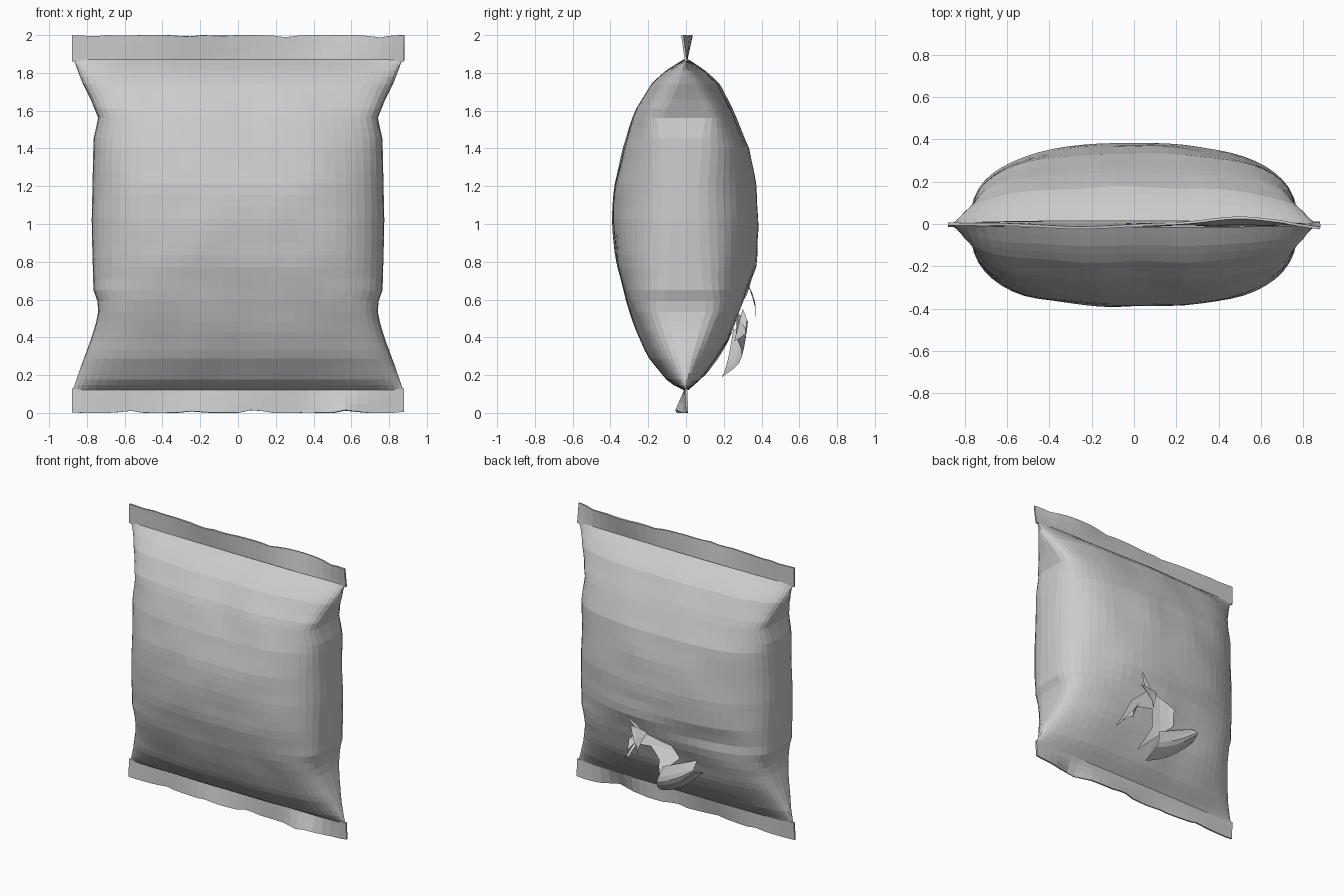
import bpy, bmesh, math
from mathutils import Vector, noise

if "Cube" in bpy.data.objects:
    bpy.data.objects.remove(bpy.data.objects["Cube"])


def interp(table, z):
    for (z0, a), (z1, b) in zip(table, table[1:]):
        if z <= z1:
            return a + (b - a) * max(0, (z - z0) / (z1 - z0))
    return table[-1][1]


def surface(name, nu, nv, func, wrap=False):
    """Grid mesh from func(i, j); returns object."""
    bm = bmesh.new()
    rows = [[bm.verts.new(func(i, j)) for i in range(nu)] for j in range(nv)]
    for j in range(nv - 1):
        for i in range(nu if wrap else nu - 1):
            k = (i + 1) % nu
            bm.faces.new((rows[j][i], rows[j][k], rows[j + 1][k], rows[j + 1][i]))
    bmesh.ops.remove_doubles(bm, verts=bm.verts, dist=1e-5)
    bmesh.ops.recalc_face_normals(bm, faces=bm.faces)
    me = bpy.data.meshes.new(name)
    bm.to_mesh(me)
    bm.free()
    ob = bpy.data.objects.new(name, me)
    bpy.context.collection.objects.link(ob)
    return ob


# Pillow profiles by height: half width, front depth, back depth, edge roundness
WIDTH = [(.12, .875), (.25, .83), (.4, .775), (.5, .745), (.57, .735), (.64, .765),
         (1, .775), (1.45, .765), (1.56, .74), (1.65, .775), (1.75, .825), (1.87, .87)]
FRONT = [(.12, .012), (.16, .09), (.3, .2), (.45, .265), (.6, .32), (.8, .37), (1, .388),
         (1.2, .378), (1.4, .335), (1.6, .265), (1.75, .175), (1.82, .095), (1.87, .015)]
BACK = [(.12, .012), (.2, .1), (.3, .175), (.4, .24), (.6, .315), (.8, .365), (1, .385),
        (1.2, .37), (1.4, .335), (1.6, .245), (1.75, .17), (1.82, .09), (1.87, .015)]
POWER = [(.12, .6), (.2, .45), (.35, .33), (.55, .23), (.7, .32), (.95, .39), (1.2, .39),
         (1.45, .3), (1.58, .2), (1.68, .3), (1.78, .42), (1.87, .6)]


def bump(x, z, cx, cz, rx, rz):
    return math.exp(-((x - cx) / rx) ** 2 - ((z - cz) / rz) ** 2)


def skin(u, side, z):
    """Point on the puffed film; u in -1..1, side -1 front, +1 back."""
    x = u * interp(WIDTH, z)
    a = 3.1 if side < 0 else 2.4
    fill = max(0, 1 - abs(u) ** a) ** interp(POWER, z)
    y = interp(FRONT if side < 0 else BACK, z) * fill
    # puckers running out of the seals, and general crumple
    end = max(0, 1 - min(z - .12, 1.87 - z) / .45)
    y += fill * end * (1 - end) * .02 * math.sin(13 * x + 2 * side)
    y += fill * min(1, 3 * (z - .12), 3 * (1.87 - z)) * .01 * noise.noise((x * 4, side * 3, z * 4))
    if side > 0:  # creases around the tear
        y -= .03 * bump(x, z, -.4, .74, .25, .035) + .02 * bump(x, z, -.15, .5, .2, .12)
        y += .02 * bump(x, z, .15, .78, .2, .08)
    return Vector((x, side * max(y, 0), z))


N, ROWS = 30, 36


def body_point(i, j):
    ang = math.pi * i / N
    t = j / (ROWS - 1)
    t = .5 * t + .5 * (.5 - .5 * math.cos(math.pi * t))
    u = round(math.cos(ang), 6)
    return skin(u, -1 if i > N else 1, .12 + 1.75 * t)


body = surface("bag_body", 2 * N, ROWS, body_point, wrap=True)

# Jagged tear cut through the back film (x, z outline)
TEAR = [(.16, .64), (.23, .76), (.11, .65), (-.1, .6), (-.13, .5), (-.02, .4), (.1, .28),
        (.04, .44), (.08, .55), (.2, .53), (.33, .36), (.26, .55)]


def inside(x, z):
    hit = False
    for (x0, z0), (x1, z1) in zip(TEAR, TEAR[1:] + TEAR[:1]):
        if (z0 > z) != (z1 > z) and x < x0 + (z - z0) * (x1 - x0) / (z1 - z0):
            hit = not hit
    return hit


bm = bmesh.new()
bm.from_mesh(body.data)
for (x0, z0), (x1, z1) in zip(TEAR, TEAR[1:] + TEAR[:1]):
    mx, mz = (x0 + x1) / 2, (z0 + z1) / 2
    r = math.hypot(x1 - x0, z1 - z0) / 2 + .06
    faces = [f for f in bm.faces if f.calc_center_median().y > .08 and
             math.hypot(f.calc_center_median().x - mx, f.calc_center_median().z - mz) < r]
    geom = set(faces)
    for f in faces:
        geom.update(f.edges)
        geom.update(f.verts)
    bmesh.ops.bisect_plane(bm, geom=list(geom), dist=1e-5, plane_co=(x0, 0, z0),
                           plane_no=(z1 - z0, 0, x0 - x1))
torn = [f for f in bm.faces if f.calc_center_median().y > .08 and
        inside(f.calc_center_median().x, f.calc_center_median().z)]
bmesh.ops.delete(bm, geom=torn, context='FACES')
bm.to_mesh(body.data)
bm.free()


# Torn flaps: curled patches hanging off the tear, from hinge a-b to tip c-d
def flap(name, a, b, c, d, curl, n=7):
    a, b, c, d = map(Vector, (a, b, c, d))

    def point(i, j):
        s, t = i / (n - 1), j / (n - 1)
        p = a.lerp(b, s).lerp(c.lerp(d, s), t)
        p.y += curl * math.sin(math.pi * t ** 1.2)
        p.z -= .04 * math.sin(math.pi * s) * t
        return p
    return surface(name, n, n, point)


flap("large_torn_flap", (0, .265, .41), (-.28, .27, .53), (.06, .19, .19), (-.31, .25, .44), .07)
flap("small_torn_flap", (.22, .33, .68), (.08, .33, .67), (.14, .37, .54), (.13, .37, .53), .01, 4)
flap("side_torn_flap", (.2, .3, .55), (.32, .255, .38), (.27, .32, .46), (.27, .31, .42), .01, 4)


# Flat crimped seals, wavier toward the free edge
def seal(name, z_seam, z_edge, wave, notch):
    def point(i, j):
        x, t = -.88 + 1.76 * i / 28, j / 3
        z = z_seam + (z_edge - z_seam) * t
        z += t * notch * max(0, noise.noise((x * 6, z_edge, 0)))
        return Vector((x, t * wave(x), z))
    ob = surface(name, 29, 4, point)
    mod = ob.modifiers.new("film", 'SOLIDIFY')
    mod.thickness, mod.offset = .012, 0
    return ob


seal("top_seal", 1.86, 2.0,
     lambda x: .03 * bump(x, 0, .5, 0, .2, 1) - .018 * bump(x, 0, -.25, 0, .25, 1)
     - .02 * max(0, x - .7) / .18, -.03)
seal("bottom_seal", .13, 0.0,
     lambda x: -.045 * bump(x, 0, .55, 0, .12, 1) - .02 * bump(x, 0, -.2, 0, .4, 1)
     + .006 * math.sin(9 * x), .03)
